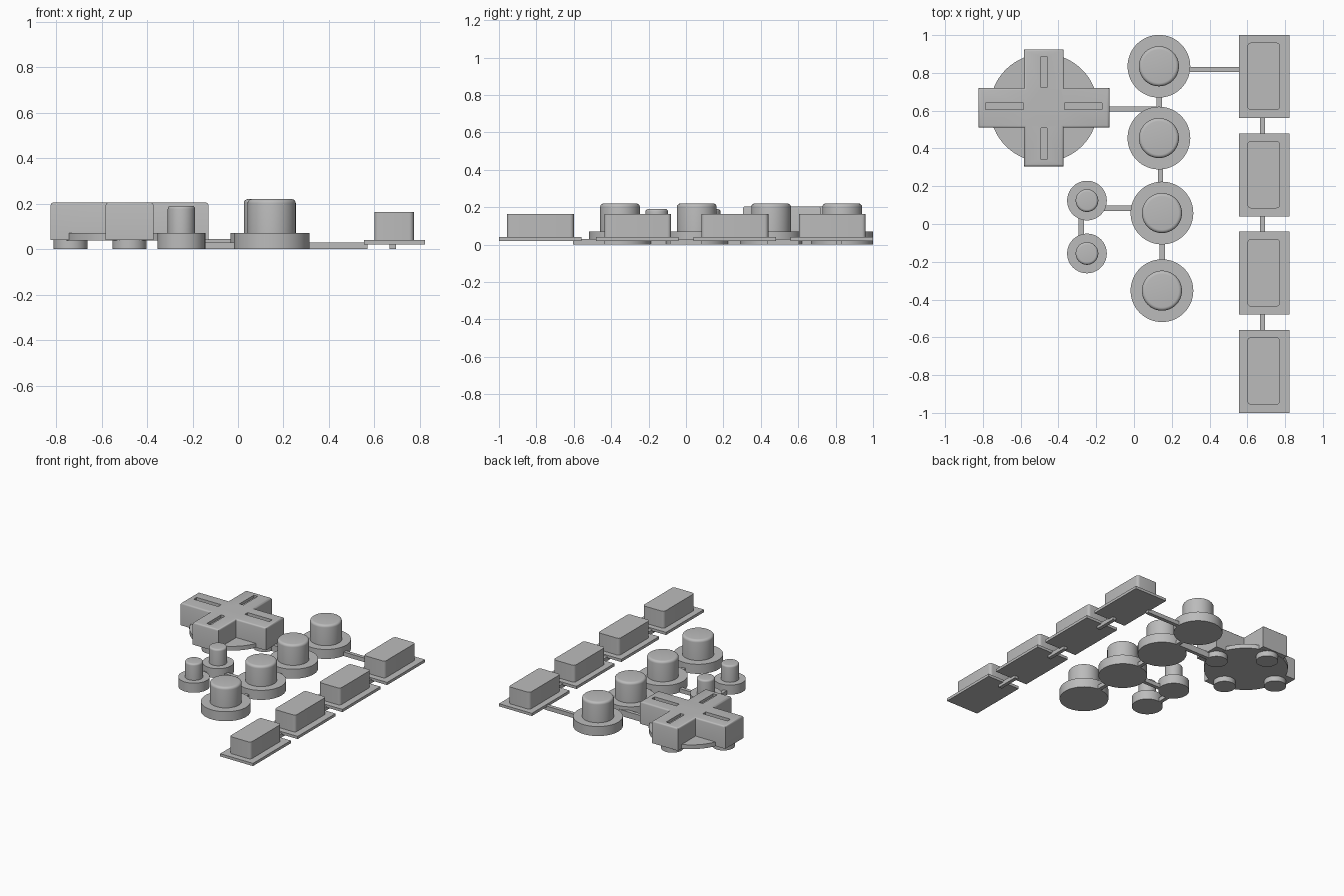
import bpy, bmesh, math
from mathutils import Vector

cube = bpy.data.objects.get("Cube")
if cube:
    bpy.data.objects.remove(cube, do_unlink=True)

grey = bpy.data.materials.new("plain grey")
grey.use_nodes = True
GREY = (0.5, 0.5, 0.5, 1)
grey.diffuse_color = GREY
grey.node_tree.nodes["Principled BSDF"].inputs["Base Color"].default_value = GREY


def finish(bm, name, smooth=False):
    bmesh.ops.recalc_face_normals(bm, faces=bm.faces)
    mesh = bpy.data.meshes.new(name)
    bm.to_mesh(mesh)
    bm.free()
    mesh.materials.append(grey)
    obj = bpy.data.objects.new(name, mesh)
    bpy.context.collection.objects.link(obj)
    if smooth:
        bpy.ops.object.select_all(action='DESELECT')
        obj.select_set(True)
        bpy.context.view_layer.objects.active = obj
        bpy.ops.object.shade_smooth_by_angle(angle=math.radians(35))
    return obj


def box(name, x0, x1, y0, y1, z0, z1, corner=0):
    """Box from its limits, with optional rounded upright edges."""
    bm = bmesh.new()
    bmesh.ops.create_cube(bm, size=1)
    for v in bm.verts:
        v.co = Vector(((x0 + x1) / 2 + v.co.x * (x1 - x0),
                       (y0 + y1) / 2 + v.co.y * (y1 - y0),
                       (z0 + z1) / 2 + v.co.z * (z1 - z0)))
    if corner:
        upright = [e for e in bm.edges
                   if abs(e.verts[0].co.z - e.verts[1].co.z) > 0.01]
        bmesh.ops.bevel(bm, geom=upright, offset=corner, segments=5,
                        profile=0.5, affect='EDGES')
    return finish(bm, name, corner > 0)


def lathe(name, x, y, profile, sides=64):
    """Turned solid from (radius, height) points, starting and ending on the axis."""
    bm = bmesh.new()
    verts = [bm.verts.new((r, 0, z)) for r, z in profile]
    edges = [bm.edges.new(pair) for pair in zip(verts, verts[1:])]
    bmesh.ops.spin(bm, geom=verts + edges, cent=(0, 0, 0), axis=(0, 0, 1),
                   angle=math.tau, steps=sides)
    bmesh.ops.remove_doubles(bm, verts=bm.verts, dist=1e-5)
    bmesh.ops.translate(bm, verts=bm.verts, vec=(x, y, 0))
    return finish(bm, name, True)


def round_button(name, x, y, base_r, cap_r, top, fillet):
    arc = [(cap_r - fillet + fillet * math.cos(a), top - fillet + fillet * math.sin(a))
           for a in (math.radians(18 * i) for i in range(6))]
    lathe(name, x, y, [(0, 0), (base_r, 0), (base_r, 0.07), (cap_r, 0.07)]
          + arc + [(0, top)])


# Large and small round buttons
for i, (x, y) in enumerate([(0.132, 0.835), (0.132, 0.455), (0.148, 0.058), (0.148, -0.353)]):
    round_button(f"large_button_{i + 1}", x, y, 0.166, 0.106, 0.22, 0.018)
for i, y in enumerate([0.124, -0.156]):
    round_button(f"small_button_{i + 1}", -0.249, y, 0.105, 0.06, 0.19, 0.013)

# Rectangular buttons on flange plates, with short link bars between them
for i in range(4):
    y = 0.78 - 0.52 * i
    box(f"bar_button_flange_{i + 1}", 0.555, 0.822, y - 0.22, y + 0.22, 0.02, 0.04)
    box(f"bar_button_cap_{i + 1}", 0.6, 0.773, y - 0.177, y + 0.18, 0.04, 0.164, 0.02)
    if i < 3:
        box(f"bar_button_link_{i + 1}", 0.667, 0.694, y - 0.345, y - 0.175, 0, 0.03)

# Thin runners joining the buttons
RUNNERS = {
    "runner_to_bars": (0.27, 0.57, 0.805, 0.832),
    "runner_to_cross": (-0.22, 0.12, 0.595, 0.622),
    "runner_large_1": (0.12, 0.147, 0.58, 0.7),
    "runner_large_2": (0.127, 0.153, 0.2, 0.31),
    "runner_large_3": (0.135, 0.163, -0.21, -0.09),
    "runner_to_small": (-0.17, 0.01, 0.07, 0.097),
    "runner_small": (-0.293, -0.266, -0.08, 0.05),
}
for name, limits in RUNNERS.items():
    box(name, *limits, 0, 0.045 if name == "runner_to_cross" else 0.03)

# Cross pad: plus-shaped outline extruded and softened along the top
CX, CY = -0.477, 0.615
HX, HY, W = 0.347, 0.31, 0.105
quarter = [(HX, W), (W, W), (W, HY)]
outline = (quarter + [(-x, y) for x, y in reversed(quarter)]
           + [(-x, -y) for x, y in quarter] + [(x, -y) for x, y in reversed(quarter)])
bm = bmesh.new()
face = bm.faces.new([bm.verts.new((CX + x, CY + y, 0.04)) for x, y in outline])
new = bmesh.ops.extrude_face_region(bm, geom=[face])["geom"]
bmesh.ops.translate(bm, verts=[g for g in new if isinstance(g, bmesh.types.BMVert)],
                    vec=(0, 0, 0.165))
rim = [e for e in bm.edges if all(v.co.z > 0.2 for v in e.verts)]
bmesh.ops.bevel(bm, geom=rim, offset=0.012, segments=3, profile=0.5, affect='EDGES')
cross = finish(bm, "cross_pad", True)

# Grooves cut into the four arms
for i, (dx, dy) in enumerate([(1, 0), (-1, 0), (0, 1), (0, -1)]):
    x, y = CX + dx * 0.208, CY + dy * 0.19
    hx, hy = (0.1, 0.017) if dx else (0.016, 0.083)
    y += 0.008 if dx else 0
    cutter = box(f"groove_cutter_{i + 1}", x - hx, x + hx, y - hy, y + hy, 0.185, 0.25)
    cutter.hide_render = True
    cutter.hide_set(True)
    cutter.display_type = 'WIRE'
    cut = cross.modifiers.new(f"groove_{i + 1}", 'BOOLEAN')
    cut.operation = 'DIFFERENCE'
    cut.solver = 'EXACT'
    cut.object = cutter

# Disc under the cross, and a round foot below each arm
lathe("cross_disc", CX, CY, [(0, 0.039), (0.286, 0.039), (0.286, 0.07), (0, 0.07)])
for i, (dx, dy) in enumerate([(0.26, 0), (-0.26, 0), (0, 0.225), (0, -0.225)]):
    lathe(f"cross_foot_{i + 1}", CX + dx, CY + dy,
          [(0, 0), (0.075, 0), (0.075, 0.045), (0, 0.045)], 40)
